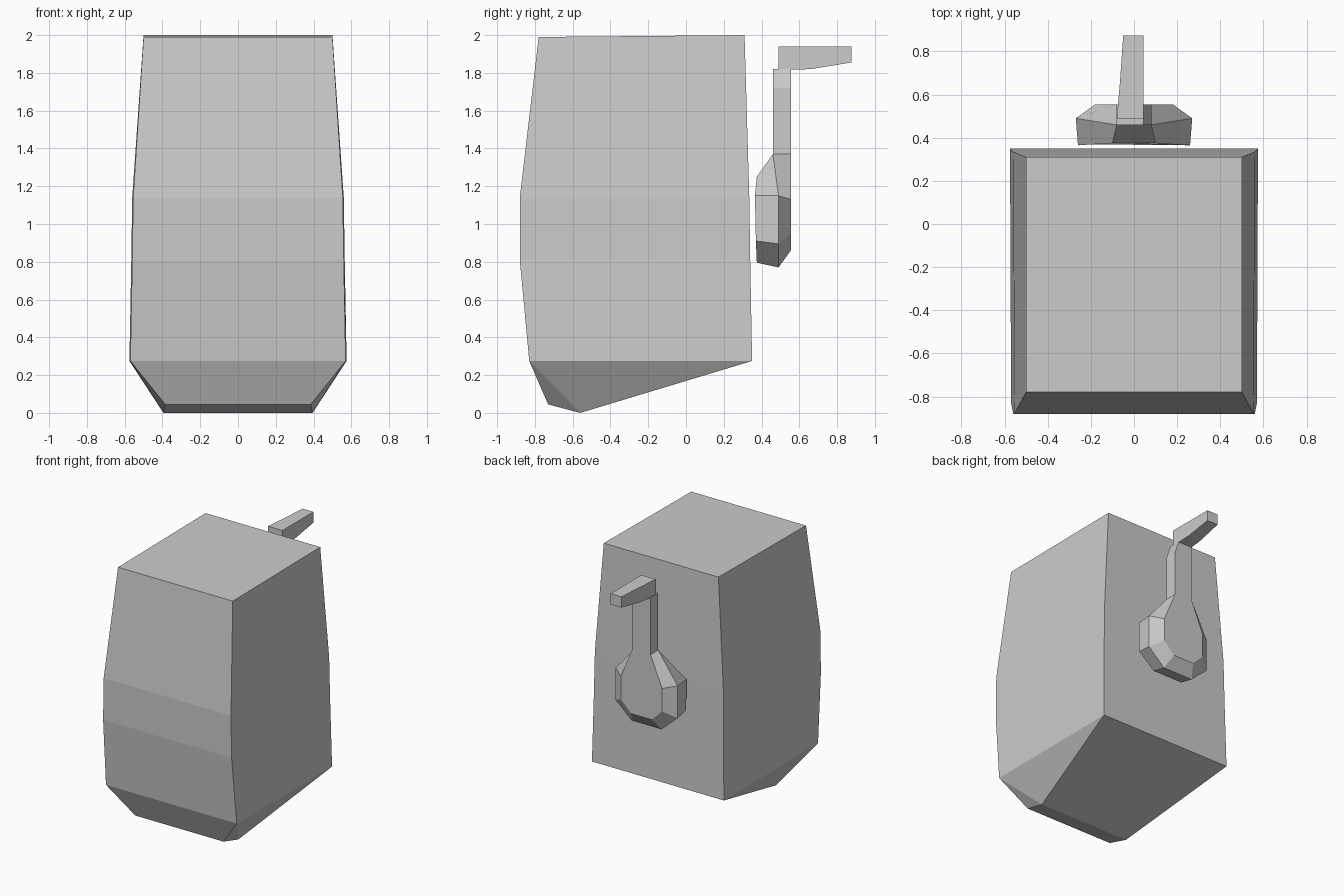
import bpy, bmesh

if "Cube" in bpy.data.objects:
    bpy.data.objects.remove(bpy.data.objects["Cube"])


def loft(name, rings, extra=None):
    """Skin equal-length rings of points and cap both ends."""
    bm = bmesh.new()
    loops = [[bm.verts.new(p) for p in ring] for ring in rings]
    n = len(loops[0])
    for a, b in zip(loops, loops[1:]):
        for i in range(n):
            j = (i + 1) % n
            bm.faces.new((a[i], a[j], b[j], b[i]))
    bm.faces.new(loops[0])
    if extra:
        extra(bm, loops[-1])
    else:
        bm.faces.new(loops[-1])
    bmesh.ops.recalc_face_normals(bm, faces=bm.faces)
    mesh = bpy.data.meshes.new(name)
    bm.to_mesh(mesh)
    bm.free()
    ob = bpy.data.objects.new(name, mesh)
    bpy.context.collection.objects.link(ob)
    return ob


def mirrored(half):
    """Complete a symmetric outline from its +x half."""
    return half + [(-x, y, z) for x, y, z in reversed(half)]


def body_ring(fx, fy, fz, bx, by, bz):
    return mirrored([(fx, fy, fz), (bx, by, bz)])


def wedge_base(bm, ring):
    """Chamfered toe with a long sloping underside."""
    fr, br, bl, fl = ring
    tr, tl, kr, kl = [bm.verts.new(p) for p in (
        (0.385, -0.73, 0.045), (-0.385, -0.73, 0.045),
        (0.395, -0.56, 0.0), (-0.395, -0.56, 0.0))]
    for f in ((fl, fr, tr, tl), (tl, tr, kr, kl), (kl, kr, br, bl),
              (fr, kr, tr), (fr, br, kr), (fl, tl, kl), (fl, kl, bl)):
        bm.faces.new(f)


# Body: tapered box with bulging front
loft("body", [
    body_ring(0.50, -0.78, 1.99, 0.50, 0.31, 2.0),
    body_ring(0.555, -0.88, 1.14, 0.56, 0.335, 1.14),
    body_ring(0.56, -0.88, 0.81, 0.565, 0.34, 0.81),
    body_ring(0.57, -0.83, 0.275, 0.575, 0.35, 0.275),
], wedge_base)

# Faceted bowl hanging behind the body
loft("ladle_bowl", [
    mirrored([(0.10, 0.375, 1.25), (0.26, 0.365, 1.15),
              (0.26, 0.37, 0.91), (0.13, 0.375, 0.795)]),
    mirrored([(0.08, 0.46, 1.37), (0.27, 0.49, 1.15),
              (0.27, 0.49, 0.895), (0.13, 0.49, 0.77)]),
    mirrored([(0.08, 0.555, 1.37), (0.18, 0.555, 1.13),
              (0.18, 0.555, 0.95), (0.09, 0.555, 0.86)]),
])

# Upright stem, narrowing on one side at the top
loft("ladle_stem", [
    [(-0.08, 0.46, z), (x, 0.46, z), (x, 0.555, z), (-0.08, 0.555, z)]
    for x, z in ((0.08, 1.37), (0.08, 1.72), (0.045, 1.82))
])

# Handle reaching backwards
loft("ladle_handle", [
    [(x, y, 1.94), (0.045, y, 1.94), (0.045, y, z), (x, y, z)]
    for x, y, z in ((-0.08, 0.49, 1.815), (-0.065, 0.66, 1.82), (-0.05, 0.875, 1.855))
])
